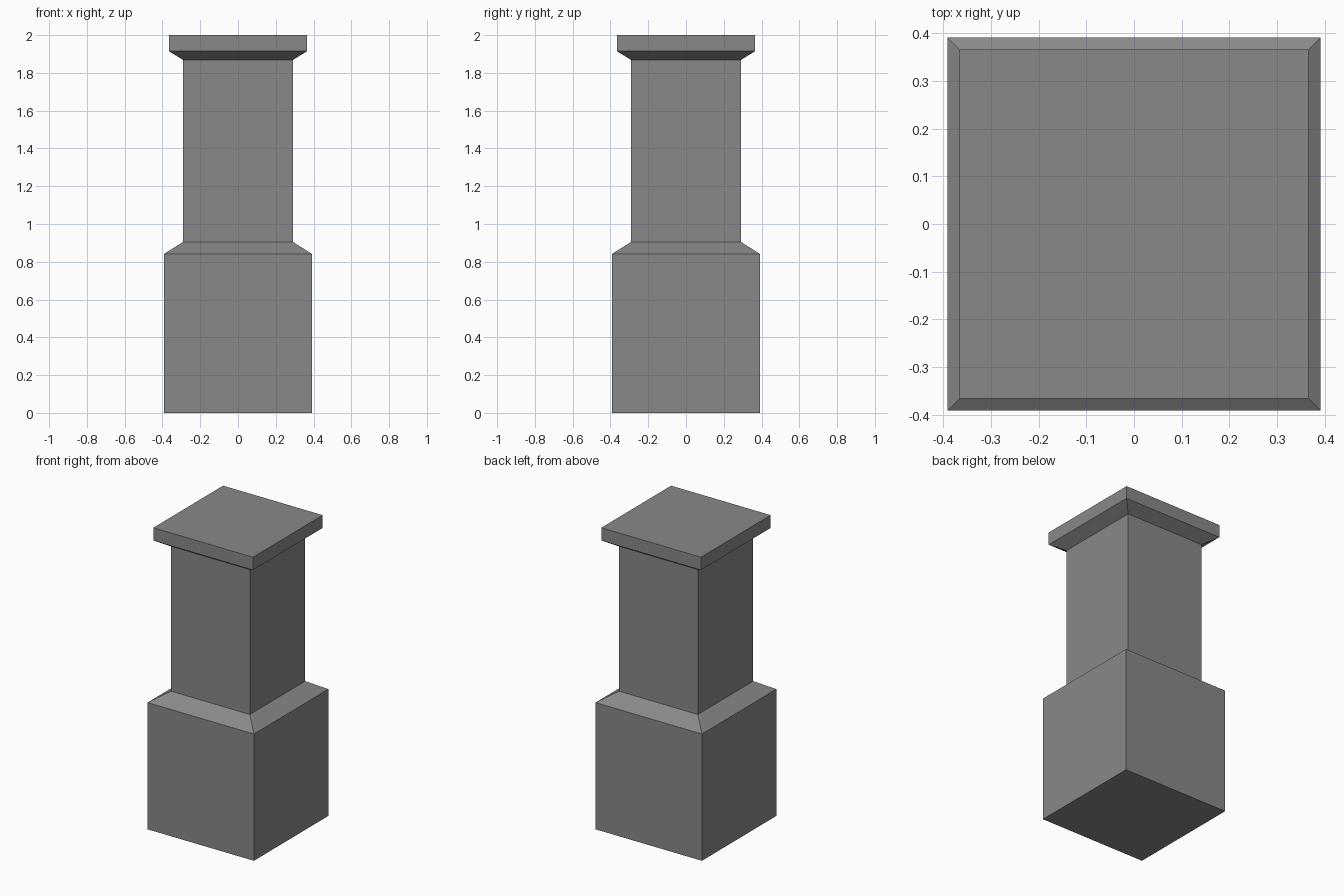
import bpy
import bmesh

if "Cube" in bpy.data.objects:
    bpy.data.objects.remove(bpy.data.objects["Cube"])

# Square profile of the pillar: (half width, height), bottom to top
PROFILE = [
    (0.391, 0.0), (0.391, 0.842),   # plinth block
    (0.29, 0.906), (0.29, 1.868),   # sloped shoulder and shaft
    (0.366, 1.915), (0.366, 2.0),   # flared cap
]
CORNERS = [(-1, -1), (1, -1), (1, 1), (-1, 1)]


def loft_square(name, profile):
    bm = bmesh.new()
    rings = [[bm.verts.new((sx * r, sy * r, z)) for sx, sy in CORNERS]
             for r, z in profile]
    # Side walls between neighbouring rings
    for low, high in zip(rings, rings[1:]):
        for i in range(4):
            j = (i + 1) % 4
            bm.faces.new((low[i], low[j], high[j], high[i]))
    # Bottom and top
    bm.faces.new(rings[0][::-1])
    bm.faces.new(rings[-1])
    mesh = bpy.data.meshes.new(name)
    bm.to_mesh(mesh)
    bm.free()
    obj = bpy.data.objects.new(name, mesh)
    bpy.context.collection.objects.link(obj)
    return obj


# Dark grey stone
stone = bpy.data.materials.new("dark_stone")
stone.diffuse_color = (0.25, 0.25, 0.25, 1.0)
stone.use_nodes = True
stone.node_tree.nodes["Principled BSDF"].inputs["Base Color"].default_value = stone.diffuse_color

pillar = loft_square("square_pillar", PROFILE)
pillar.data.materials.append(stone)
